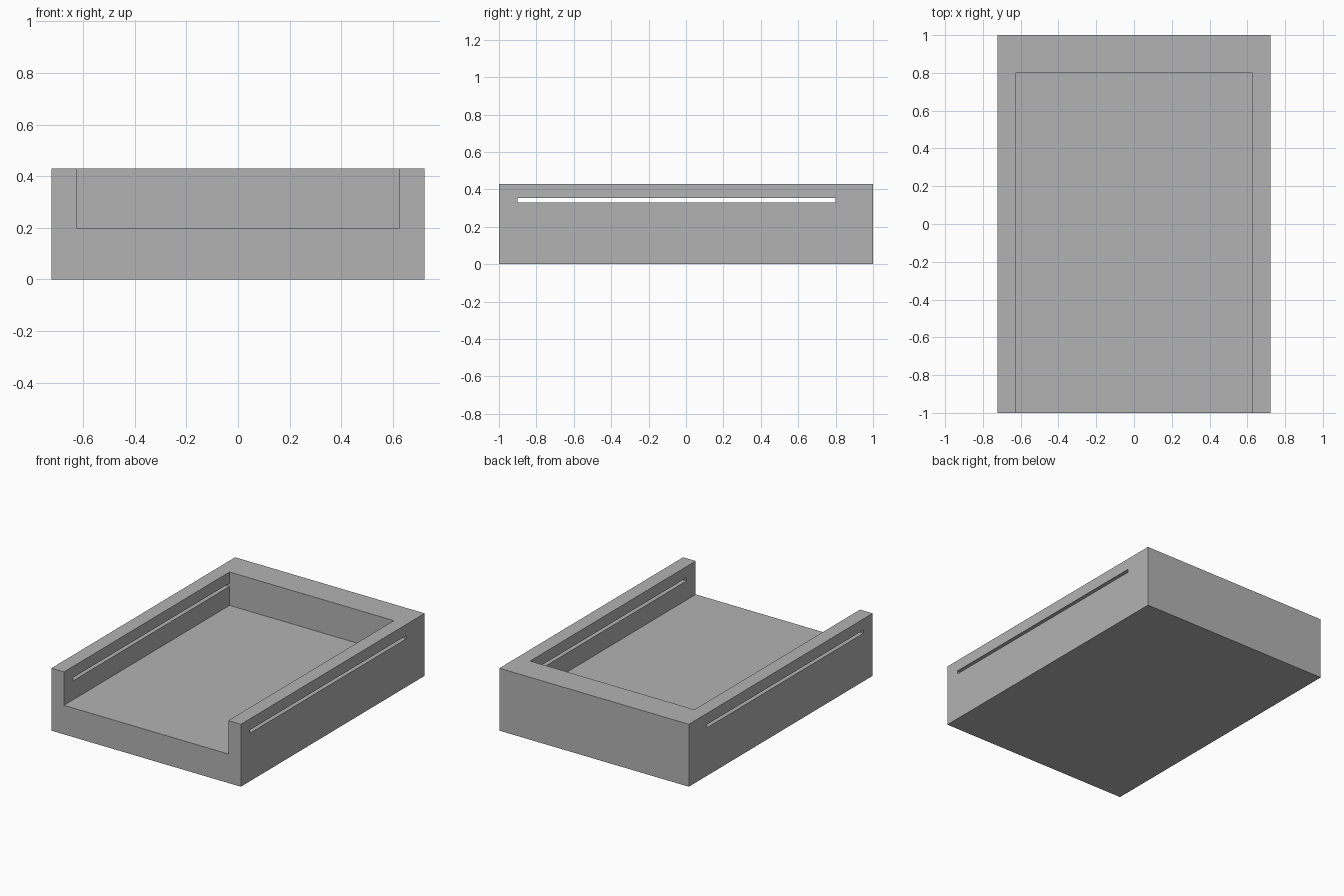
import bpy

# Remove the default cube
cube = bpy.data.objects.get("Cube")
if cube:
    bpy.data.objects.remove(cube, do_unlink=True)

# Plain grey material
grey = bpy.data.materials.new("plain grey")
grey.use_nodes = True
colour = (0.45, 0.45, 0.45, 1)
grey.diffuse_color = colour
grey.node_tree.nodes["Principled BSDF"].inputs["Base Color"].default_value = colour


def box(name, low, high):
    """Add a box spanning two opposite corners."""
    centre = [(a + b) / 2 for a, b in zip(low, high)]
    bpy.ops.mesh.primitive_cube_add(size=1, location=centre)
    obj = bpy.context.object
    obj.name = name
    obj.scale = [b - a for a, b in zip(low, high)]
    bpy.ops.object.transform_apply(location=True, rotation=False, scale=True)
    return obj


def cut(target, cutter):
    """Subtract a cutter, then remove it."""
    cutter.hide_render = True
    mod = target.modifiers.new(cutter.name, "BOOLEAN")
    mod.operation = "DIFFERENCE"
    mod.solver = "EXACT"
    mod.object = cutter
    bpy.context.view_layer.objects.active = target
    bpy.ops.object.modifier_apply(modifier=mod.name)
    bpy.data.objects.remove(cutter, do_unlink=True)


# Solid block, open-fronted tray recess, and the long slot through both side walls
tray = box("tray_body", (-0.722, -1, 0), (0.722, 1, 0.43))
cut(tray, box("recess_cutter", (-0.626, -1.1, 0.2), (0.626, 0.802, 0.6)))
cut(tray, box("side_slot_cutter", (-0.9, -0.9, 0.331), (0.9, 0.8, 0.353)))

tray.data.materials.clear()
tray.data.materials.append(grey)
for face in tray.data.polygons:
    face.material_index = 0
    face.use_smooth = False
